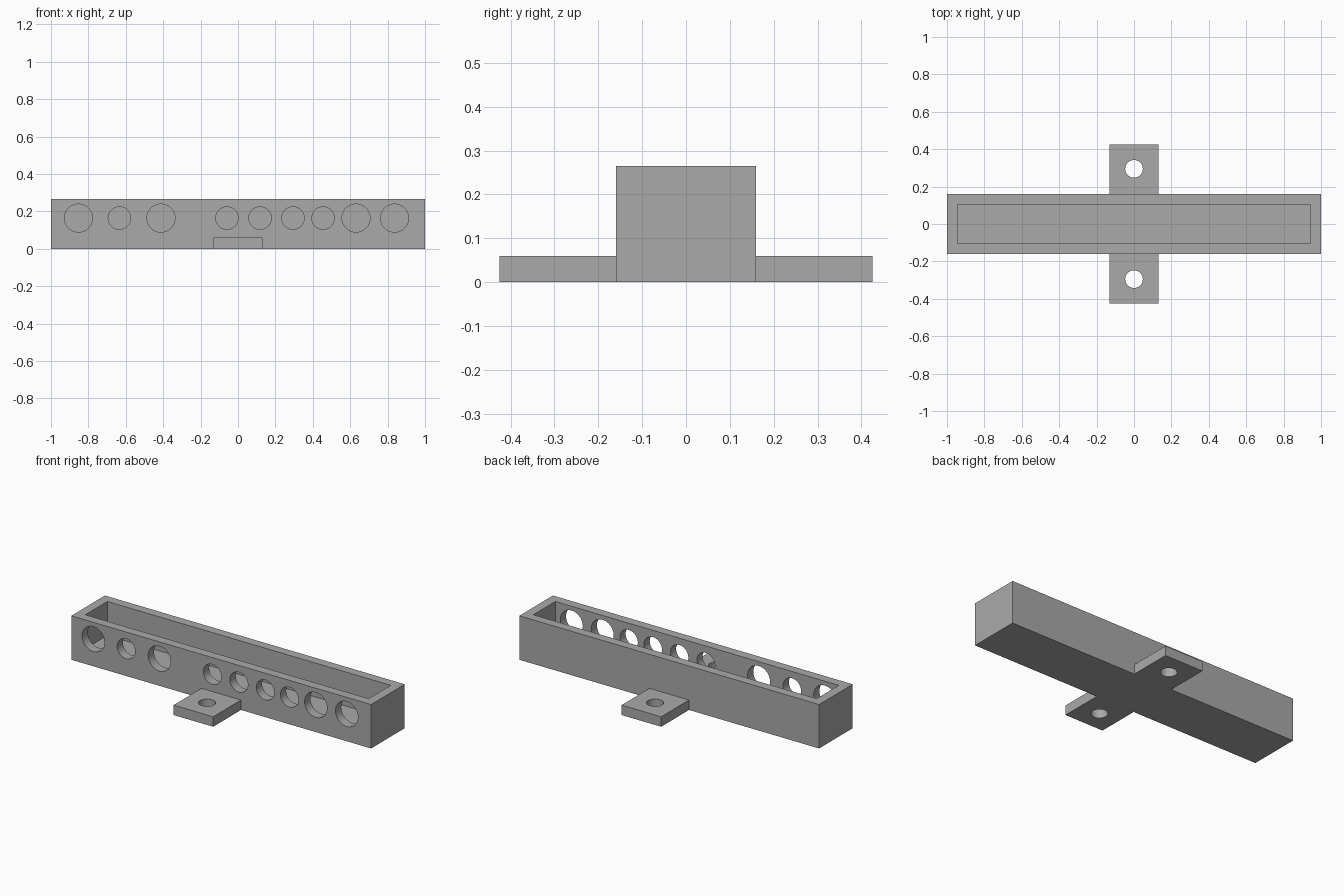
import bpy
import math

cube = bpy.data.objects.get("Cube")
if cube:
    bpy.data.objects.remove(cube, do_unlink=True)

# Single grey material
grey = bpy.data.materials.new("plain grey")
grey.use_nodes = True
grey.diffuse_color = (0.4, 0.4, 0.4, 1)
grey.node_tree.nodes["Principled BSDF"].inputs["Base Color"].default_value = (0.4, 0.4, 0.4, 1)

HEIGHT, HALF_DEPTH, WALL, FLOOR = 0.265, 0.16, 0.055, 0.06
TAB_HALF_WIDTH, TAB_END = 0.132, 0.425


def box(name, low, high):
    bpy.ops.mesh.primitive_cube_add(size=1, location=[(a + b) / 2 for a, b in zip(low, high)])
    ob = bpy.context.object
    ob.name = name
    ob.scale = [b - a for a, b in zip(low, high)]
    bpy.ops.object.transform_apply(location=True, rotation=True, scale=True)
    ob.data.materials.append(grey)
    return ob


def cylinder(name, centre, radius, depth, tilt=0):
    bpy.ops.mesh.primitive_cylinder_add(vertices=64, radius=radius, depth=depth,
                                        location=centre, rotation=(tilt, 0, 0))
    ob = bpy.context.object
    ob.name = name
    bpy.ops.object.transform_apply(location=True, rotation=True, scale=True)
    ob.data.materials.append(grey)
    return ob


def combine(target, tool, operation):
    tool.hide_render = True
    mod = target.modifiers.new(operation.lower(), "BOOLEAN")
    mod.operation, mod.object, mod.solver = operation, tool, "EXACT"
    bpy.ops.object.select_all(action="DESELECT")
    bpy.context.view_layer.objects.active = target
    target.select_set(True)
    bpy.ops.object.modifier_apply(modifier=mod.name)
    bpy.data.objects.remove(tool, do_unlink=True)


# Long open-topped tray
tray = box("tray", (-1, -HALF_DEPTH, 0), (1, HALF_DEPTH, HEIGHT))
inner = HALF_DEPTH - WALL
combine(tray, box("cavity", (WALL - 1, -inner, FLOOR), (1 - WALL, inner, HEIGHT + 0.1)), "DIFFERENCE")

# Mounting tabs front and back, each with a screw hole
for side in (-1, 1):
    y_low, y_high = sorted((side * (HALF_DEPTH - 0.02), side * TAB_END))
    tab = box("mounting_tab", (-TAB_HALF_WIDTH, y_low, 0), (TAB_HALF_WIDTH, y_high, FLOOR))
    combine(tab, cylinder("screw_hole", (0, side * 0.295, FLOOR / 2), 0.047, 0.2), "DIFFERENCE")
    combine(tray, tab, "UNION")

# Round holes through the front wall only
BIG, SMALL = 0.075, 0.06
holes = [(-0.853, BIG), (-0.634, SMALL), (-0.412, BIG), (-0.059, SMALL), (0.118, SMALL),
         (0.294, SMALL), (0.455, SMALL), (0.631, BIG), (0.837, BIG)]
for x, radius in holes:
    combine(tray, cylinder("front_hole", (x, -HALF_DEPTH + WALL / 2, 0.164), radius, 0.12, math.pi / 2),
            "DIFFERENCE")

# Smooth hole walls, sharp box edges
bpy.ops.object.select_all(action="DESELECT")
bpy.context.view_layer.objects.active = tray
tray.select_set(True)
bpy.ops.object.shade_smooth_by_angle(angle=math.radians(30))
